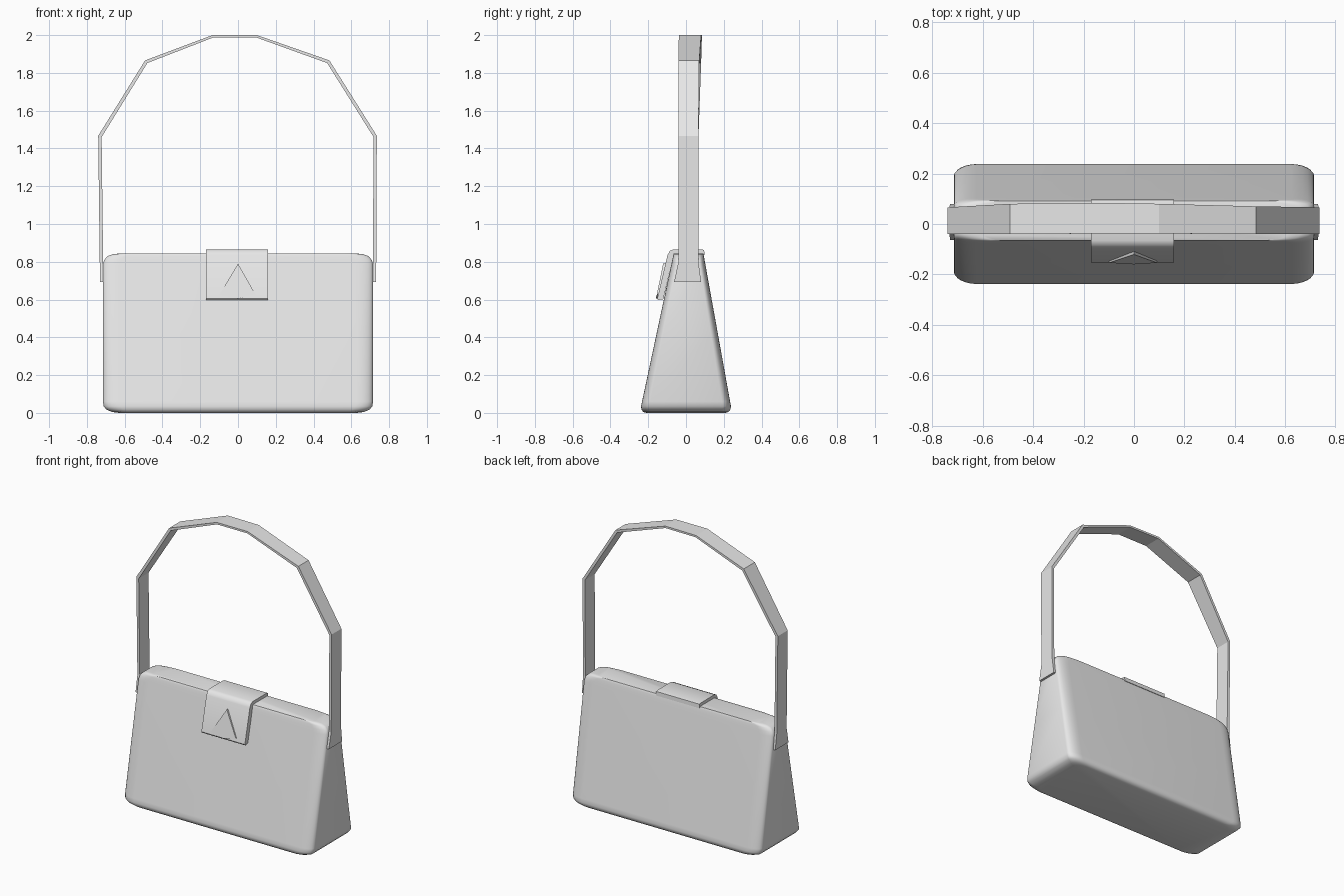
import bpy, bmesh, math

cube = bpy.data.objects.get("Cube")
if cube:
    bpy.data.objects.remove(cube, do_unlink=True)

grey = bpy.data.materials.new("light_grey")
grey.use_nodes = True
grey.diffuse_color = (0.8, 0.8, 0.8, 1)
grey.node_tree.nodes["Principled BSDF"].inputs["Base Color"].default_value = (0.8, 0.8, 0.8, 1)


def loft(name, rings, closed_caps=True, smooth=None):
    """Skin a list of equal-length closed rings and cap both ends."""
    bm = bmesh.new()
    vs = [[bm.verts.new(p) for p in r] for r in rings]
    n = len(rings[0])
    for a, b in zip(vs, vs[1:]):
        for i in range(n):
            j = (i + 1) % n
            bm.faces.new((a[i], a[j], b[j], b[i]))
    bm.faces.new(vs[0][::-1])
    bm.faces.new(vs[-1])
    bmesh.ops.recalc_face_normals(bm, faces=bm.faces)
    me = bpy.data.meshes.new(name)
    bm.to_mesh(me)
    bm.free()
    me.materials.append(grey)
    ob = bpy.data.objects.new(name, me)
    bpy.context.collection.objects.link(ob)
    if smooth:
        bpy.ops.object.select_all(action='DESELECT')
        ob.select_set(True)
        bpy.context.view_layer.objects.active = ob
        bpy.ops.object.shade_smooth_by_angle(angle=math.radians(smooth))
    return ob


def rounded_ring(z, hx, y0, y1, rx, ry, steps=6):
    """Rectangle with elliptical corners at height z."""
    pts = []
    corners = [(hx - rx, y1 - ry), (-hx + rx, y1 - ry), (-hx + rx, y0 + ry), (hx - rx, y0 + ry)]
    for k, (cx, cy) in enumerate(corners):
        for s in range(steps + 1):
            a = math.pi / 2 * (k + s / steps)
            pts.append((cx + rx * math.cos(a), cy + ry * math.sin(a), z))
    return pts


# Bag body: tapering box, rounded at the ends and the base
def front_y(z):
    return -0.237 + 0.172 * (z - 0.04) / 0.805


def back_y(z):
    return 0.237 - 0.145 * (z - 0.04) / 0.805


body = []
for z, hx, inset in [(0, 0.63, 0.035), (0.005, 0.668, 0.018), (0.018, 0.697, 0.006),
                     (0.035, 0.711, 0.0), (0.06, 0.715, 0.0), (0.42, 0.715, 0.0),
                     (0.785, 0.715, 0.0), (0.81, 0.708, 0.0), (0.83, 0.69, 0.0),
                     (0.841, 0.66, 0.0), (0.845, 0.61, 0.0)]:
    ry = 0.045 - 0.02 * z
    body.append(rounded_ring(z, hx, front_y(z) + inset, back_y(z) - inset, 0.09, ry))
loft("bag_body", body, smooth=50)

# Handle: thin faceted band, flared where it joins the bag
# (outer x, outer z, inner x, inner z, front y, back y)
path = [(-0.73, 0.692, -0.71, 0.692, -0.063, 0.08),
        (-0.732, 0.80, -0.714, 0.80, -0.04, 0.066),
        (-0.74, 1.467, -0.722, 1.46, -0.04, 0.066),
        (-0.492, 1.866, -0.48, 1.852, -0.04, 0.08),
        (-0.135, 2.0, -0.132, 1.987, -0.038, 0.084),
        (0.10, 2.0, 0.098, 1.987, -0.038, 0.08),
        (0.484, 1.866, 0.472, 1.852, -0.04, 0.07),
        (0.735, 1.467, 0.718, 1.46, -0.04, 0.066),
        (0.732, 0.80, 0.714, 0.80, -0.04, 0.066),
        (0.73, 0.692, 0.71, 0.692, -0.063, 0.08)]
loft("handle", [[(ox, y0, oz), (ox, y1, oz), (ix, y1, iz), (ix, y0, iz)]
                for ox, oz, ix, iz, y0, y1 in path])

# Clasp flap: side profile (y, z) bent over the top edge, swept across x
flap = [(0.098, 0.835), (0.096, 0.862), (0.08, 0.866), (-0.065, 0.866), (-0.085, 0.858),
        (-0.098, 0.835), (-0.152, 0.605), (-0.148, 0.598), (-0.12, 0.602),
        (-0.066, 0.835), (0.0, 0.838)]
loft("clasp_flap", [[(x, y, z) for y, z in flap] for x in (-0.17, 0.158)], smooth=40)

# Clasp emblem: raised triangular plate with a kinked base
tri = [(0.0, 0.79, -0.121), (-0.10, 0.622, -0.154), (0.0, 0.606, -0.160), (0.092, 0.628, -0.154)]
loft("clasp_triangle", [[(x, y + d, z) for x, z, y in tri] for d in (0.0, 0.025)])
